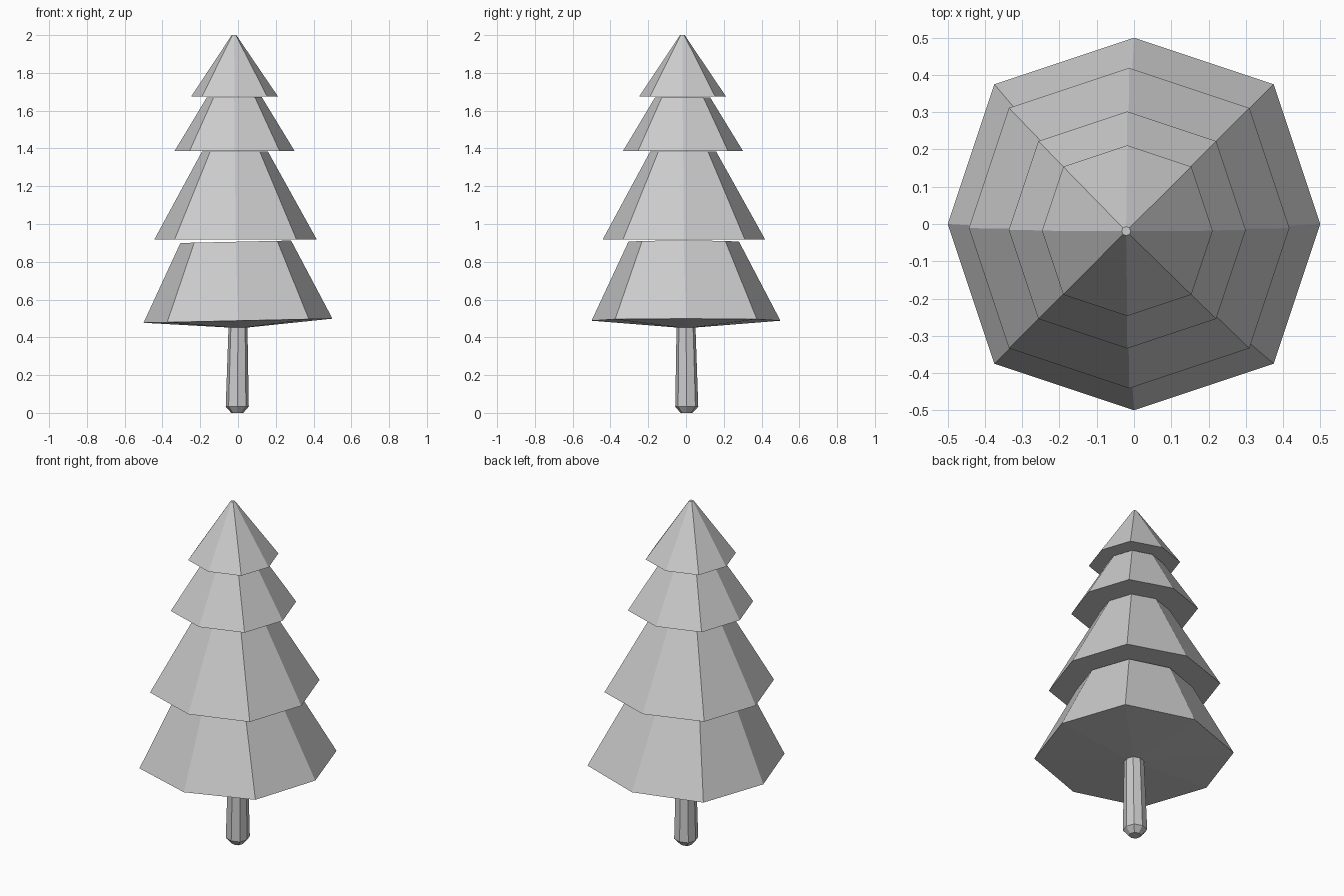
import bpy
import bmesh
from mathutils import Vector

cube = bpy.data.objects.get("Cube")
if cube:
    bpy.data.objects.remove(cube, do_unlink=True)

# Single plain grey
grey = bpy.data.materials.new("plain grey")
grey.use_nodes = True
colour = (0.6, 0.6, 0.6, 1)
grey.diffuse_color = colour
grey.node_tree.nodes["Principled BSDF"].inputs["Base Color"].default_value = colour

# Octagon with points on the axes and slightly bulging diagonals
BULGE = 0.75
OCTAGON = [(1, 0), (BULGE, BULGE), (0, 1), (-BULGE, BULGE),
           (-1, 0), (-BULGE, -BULGE), (0, -1), (BULGE, -BULGE)]


def loft(name, rings):
    """Closed solid through rings of (radius, z, centre x, centre y, tilt along x)."""
    bm = bmesh.new()
    loops = []
    for radius, z, cx, cy, tilt in rings:
        loops.append([bm.verts.new(Vector((cx + radius * x, cy + radius * y,
                                           z + tilt * radius * x)))
                      for x, y in OCTAGON])
    for low, high in zip(loops, loops[1:]):
        for i in range(len(OCTAGON)):
            j = (i + 1) % len(OCTAGON)
            bm.faces.new((low[i], low[j], high[j], high[i]))
    bm.faces.new(loops[0][::-1])
    bm.faces.new(loops[-1])
    bmesh.ops.recalc_face_normals(bm, faces=bm.faces)
    mesh = bpy.data.meshes.new(name)
    bm.to_mesh(mesh)
    bm.free()
    mesh.materials.append(grey)
    obj = bpy.data.objects.new(name, mesh)
    bpy.context.collection.objects.link(obj)
    return obj


# Trunk with a chamfered foot
loft("trunk", [(0.032, 0, -0.004, 0.003, 0),
               (0.061, 0.033, -0.004, 0.004, 0),
               (0.05, 0.46, 0, 0, 0)])

# Lowest branches, with a shallow cone underneath and a slight tilt
loft("lowest_branches", [(0.05, 0.452, 0, 0, 0),
                         (0.5, 0.488, 0, 0, 0.022),
                         (0.293, 0.906, -0.012, -0.012, 0.022)])

# Upper branches, each a tapered tier leaning slightly off centre
loft("lower_middle_branches", [(0.43, 0.918, -0.013, -0.011, 0),
                               (0.175, 1.383, -0.016, -0.015, 0)])
loft("upper_middle_branches", [(0.318, 1.386, -0.018, -0.016, 0),
                               (0.146, 1.67, -0.02, -0.018, 0.01)])
loft("top_branches", [(0.229, 1.676, -0.018, -0.018, 0),
                      (0.012, 2, -0.021, -0.019, 0)])
